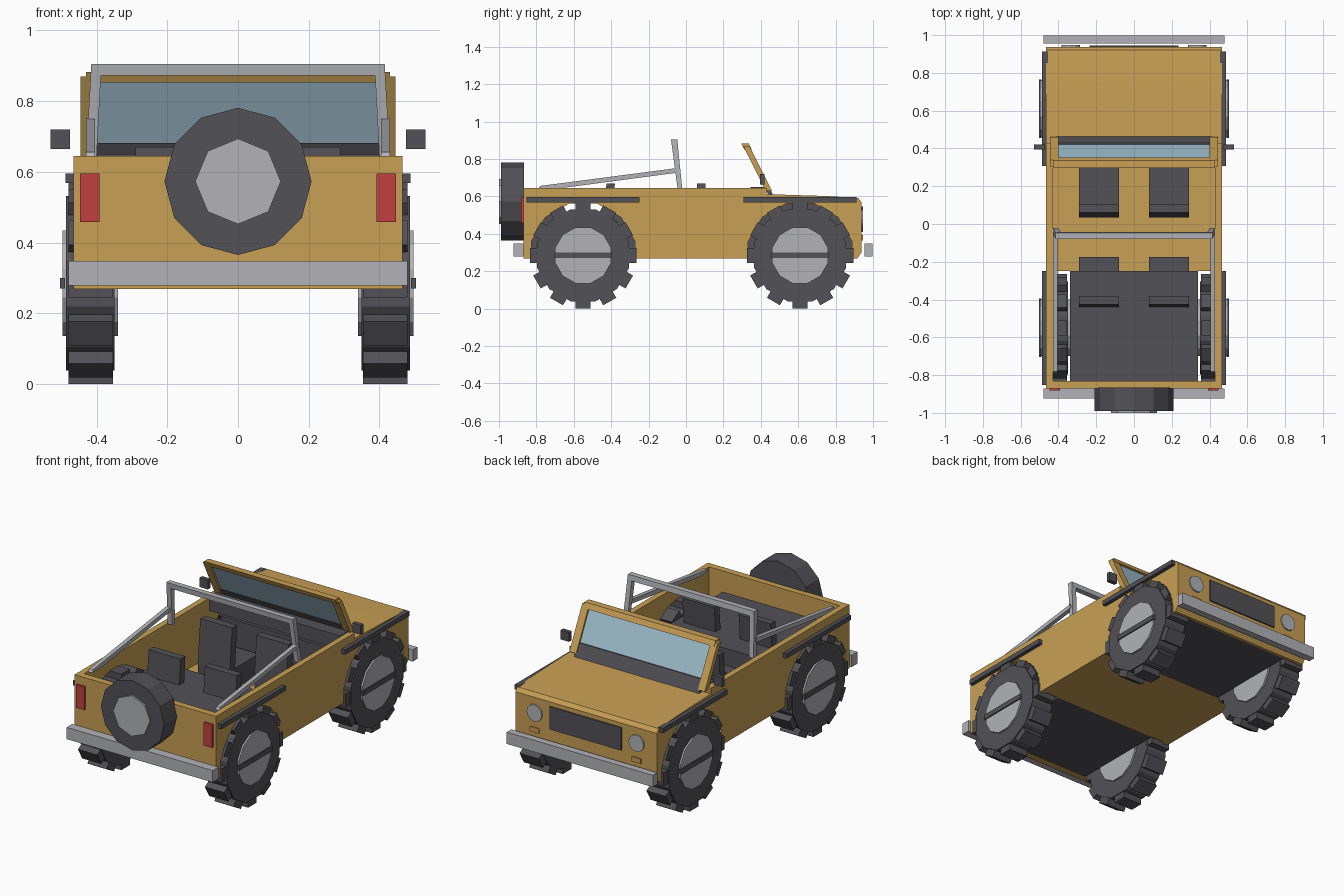
import bpy, bmesh, math
from mathutils import Matrix

if "Cube" in bpy.data.objects:
    bpy.data.objects.remove(bpy.data.objects["Cube"])


def material(name, rgb):
    m = bpy.data.materials.new(name)
    m.use_nodes = True
    m.diffuse_color = (*rgb, 1)
    m.node_tree.nodes["Principled BSDF"].inputs["Base Color"].default_value = (*rgb, 1)
    return m


GOLD = material("ochre paint", (0.58, 0.35, 0.09))
DARK = material("charcoal rubber", (0.084, 0.082, 0.093))
GREY = material("light grey metal", (0.445, 0.45, 0.475))
RED = material("red lens", (0.54, 0.05, 0.05))
GLASS = material("pale blue glass", (0.35, 0.52, 0.61))


def finish(name, bm, mat):
    bmesh.ops.recalc_face_normals(bm, faces=bm.faces)
    mesh = bpy.data.meshes.new(name)
    bm.to_mesh(mesh)
    bm.free()
    mesh.materials.append(mat)
    ob = bpy.data.objects.new(name, mesh)
    bpy.context.collection.objects.link(ob)
    return ob


def add_prism(bm, pts, x0, x1):
    """Side profile (y, z) extruded across x."""
    face = bm.faces.new([bm.verts.new((x0, y, z)) for y, z in pts])
    ext = bmesh.ops.extrude_face_region(bm, geom=[face])["geom"]
    verts = [v for v in ext if isinstance(v, bmesh.types.BMVert)]
    bmesh.ops.translate(bm, verts=verts, vec=(x1 - x0, 0, 0))
    return bm


def prism(name, pts, x0, x1, mat):
    return finish(name, add_prism(bmesh.new(), pts, x0, x1), mat)


def rect(y0, y1, z0, z1):
    return [(y0, z0), (y1, z0), (y1, z1), (y0, z1)]


def box(name, x, y, z, mat):
    return prism(name, rect(*y, *z), *x, mat)


def pair(name, x, pts, mat):
    """Left and right copies of a profile part."""
    return [prism(f"{side}_{name}", pts, x[0] * s, x[1] * s, mat)
            for side, s in (("left", 1), ("right", -1))]


def ngon(y, z, r, n, turn=0.5):
    return [(y + r * math.sin((i + turn) * math.tau / n),
             z + r * math.cos((i + turn) * math.tau / n)) for i in range(n)]


def disc(name, x, z, r, n, y0, y1, mat, turn=0):
    """Upright disc facing along y."""
    ob = prism(name, ngon(0, 0, r, n, turn), y0, y1, mat)
    ob.data.transform(Matrix.Translation((x, 0, z)) @ Matrix(
        ((0, -1, 0, 0), (1, 0, 0, 0), (0, 0, 1, 0), (0, 0, 0, 1))))
    return ob


AXLES = {"rear": -0.55, "front": 0.61}
HUB_Z = 0.285

# Body shell, hollowed by cutters
body = prism("body", [(-0.87, 0.268), (0.915, 0.268), (0.938, 0.3), (0.938, 0.57),
                      (0.92, 0.592), (0.75, 0.602), (0.43, 0.612), (0.43, 0.645),
                      (-0.87, 0.645)], -0.465, 0.465, GOLD)
cutters = [
    box("cargo_cutter", (-0.43, 0.43), (-0.83, -0.25), (0, 1), GOLD),
    box("cabin_cutter", (-0.43, 0.43), (-0.26, 0.415), (0.3, 1), GOLD),
    box("engine_cutter", (-0.43, 0.43), (0.325, 0.9), (0, 0.575), GOLD),
]
for end, y in AXLES.items():
    cutters += pair(f"{end}_arch_cutter", (0.36, 0.6), ngon(y, HUB_Z, 0.287, 12), GOLD)
for c in cutters:
    mod = body.modifiers.new(c.name, "BOOLEAN")
    mod.operation, mod.solver, mod.object = "DIFFERENCE", "EXACT", c
bpy.context.view_layer.update()
cut_mesh = bpy.data.meshes.new_from_object(
    body.evaluated_get(bpy.context.evaluated_depsgraph_get()))
body.modifiers.clear()
body.data = cut_mesh
for c in cutters:
    bpy.data.objects.remove(c)

# Dark chassis blocks between the wheels, and dashboard
box("cargo_floor", (-0.34, 0.34), (-0.83, -0.25), (0.27, 0.52), DARK)
box("engine_block", (-0.34, 0.34), (0.325, 0.9), (0.27, 0.57), DARK)
box("dashboard", (-0.43, 0.43), (0.345, 0.43), (0.57, 0.65), DARK)

# Wheels with tread blocks, hubs and hub bars
for end, y in AXLES.items():
    for side, s in (("left", 1), ("right", -1)):
        bm = add_prism(bmesh.new(), ngon(y, HUB_Z, 0.255, 12), 0.35 * s, 0.487 * s)
        for i in range(12):
            tread = add_prism(bmesh.new(), rect(-0.04, 0.04, 0.235, 0.285),
                              0.354 * s, 0.48 * s)
            tread.transform(Matrix.Translation((0, y, HUB_Z))
                            @ Matrix.Rotation(i * math.tau / 12, 4, "X"))
            temp = bpy.data.meshes.new("tread")
            tread.to_mesh(temp)
            tread.free()
            bm.from_mesh(temp)
            bpy.data.meshes.remove(temp)
        finish(f"{side}_{end}_tyre", bm, DARK)
    pair(f"{end}_hub", (0.34, 0.497), ngon(y, HUB_Z, 0.155, 12), GREY)
    pair(f"{end}_hub_bar", (0.49, 0.504),
         rect(y - 0.155, y + 0.155, HUB_Z - 0.015, HUB_Z + 0.015), DARK)
    pair(f"{end}_fender", (0.455, 0.488), rect(y - 0.302, y + 0.302, 0.568, 0.596), DARK)

# Seats: two rows, cushion and leaning backrest
for row, y in (("front", 0.0), ("rear", -0.485)):
    pair(f"{row}_seat", (0.08, 0.29), rect(y + 0.04, y + 0.31, 0.3, 0.42), DARK)
    pair(f"{row}_backrest", (0.08, 0.29),
         [(y + 0.035, 0.4), (y + 0.085, 0.4), (y + 0.105, 0.67), (y + 0.06, 0.67)], DARK)

# Raked windscreen: a helper places slabs along the slope


def screen(z0, z1, near, far):
    def at(z, d):
        return (0.435 - (z - 0.645) * 0.5 + d, z)
    return [at(z0, near), at(z0, far), at(z1, far), at(z1, near)]


pair("screen_post", (0.4, 0.445), screen(0.63, 0.87, -0.017, 0.017), GOLD)
prism("screen_top", screen(0.852, 0.882, -0.02, 0.02), -0.43, 0.43, GOLD)
prism("screen_sill", screen(0.61, 0.682, -0.012, 0.012), -0.41, 0.41, DARK)
prism("screen_glass", screen(0.68, 0.855, -0.005, 0.005), -0.41, 0.41, GLASS)
pair("mirror", (0.475, 0.53), rect(0.395, 0.42, 0.665, 0.72), DARK)

# Roll bar with rear braces
posts = pair("roll_post", (0.4, 0.43),
             [(-0.045, 0.64), (-0.02, 0.64), (-0.047, 0.905), (-0.08, 0.905)], GREY)
for post in posts:
    for v in post.data.vertices:
        if v.co.z > 0.8:
            v.co.x *= 0.965
prism("roll_top", [(-0.043, 0.873), (-0.047, 0.905), (-0.08, 0.905), (-0.076, 0.873)],
      -0.41, 0.41, GREY)
pair("roll_brace", (0.405, 0.43),
     [(-0.79, 0.64), (-0.7, 0.64), (-0.045, 0.727), (-0.045, 0.752), (-0.78, 0.656)], GREY)

# Bumpers
box("rear_bumper", (-0.48, 0.48), (-0.923, -0.87), (0.278, 0.348), GREY)
box("front_bumper", (-0.48, 0.48), (0.955, 0.997), (0.278, 0.348), GREY)

# Spare wheel and tail lights
disc("spare_tyre", 0, 0.573, 0.208, 12, -0.99, -0.865, DARK)
disc("spare_hub", 0, 0.573, 0.121, 8, -1.0, -0.98, GREY)
pair("tail_light", (0.392, 0.447), rect(-0.882, -0.86, 0.458, 0.595), RED)

# Nose: grille, headlights, indicators
box("grille", (-0.235, 0.235), (0.93, 0.946), (0.41, 0.545), DARK)
for side, x in (("left", 0.335), ("right", -0.335)):
    disc(f"{side}_headlight", x, 0.48, 0.05, 12, 0.93, 0.947, GREY)
pair("indicator", (0.305, 0.365), rect(0.93, 0.946, 0.365, 0.393), GOLD)
